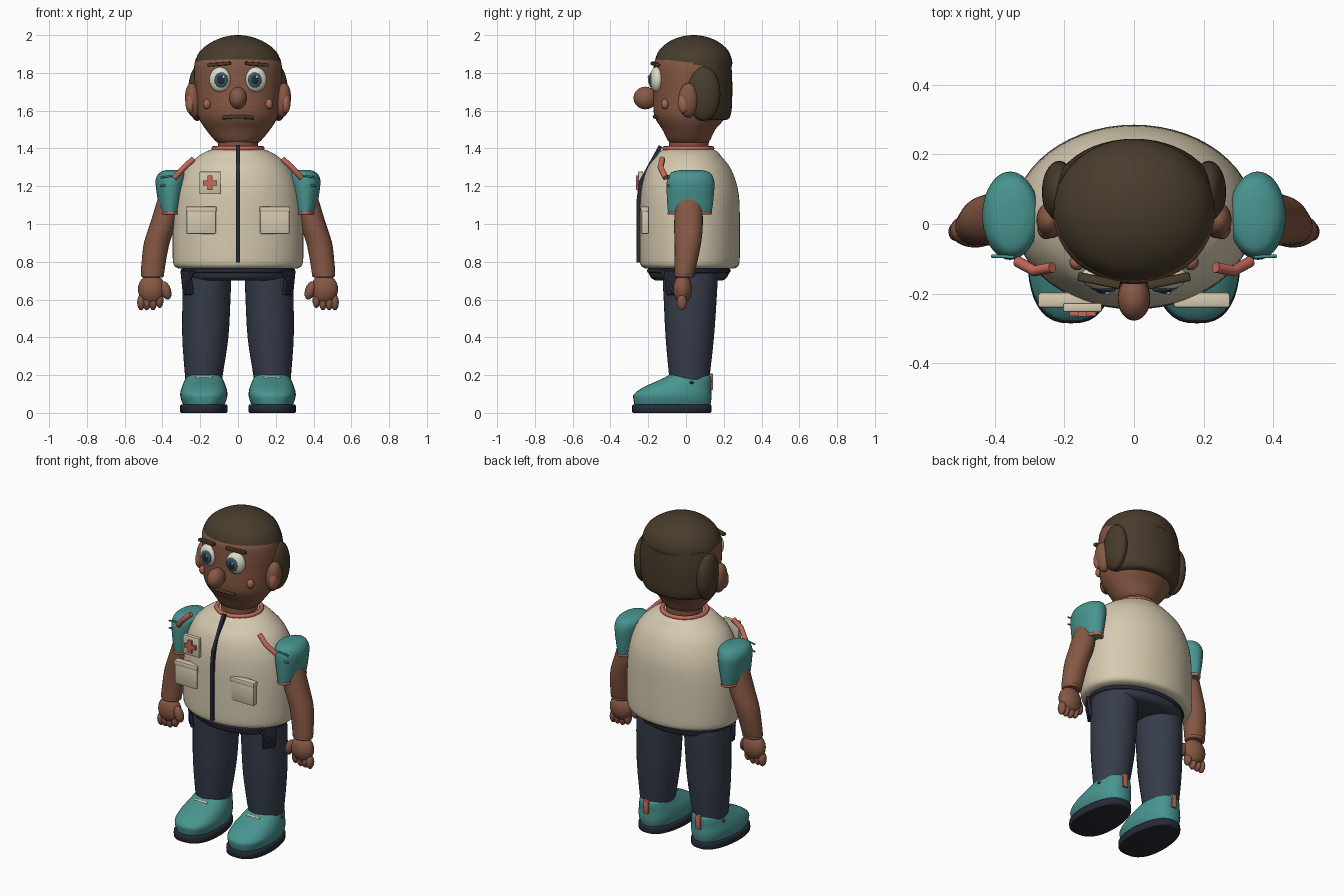
import bpy, bmesh, math
from mathutils import Vector, Matrix


def material(name, r, g, b):
    lin = [((c / 255 + 0.055) / 1.055) ** 2.4 for c in (r, g, b)]
    m = bpy.data.materials.new(name)
    m.diffuse_color = (*lin, 1)
    return m


SKIN = material("skin", 134, 88, 68)
BLUSH = material("blush", 160, 102, 80)
HAIR = material("hair_brown", 72, 60, 44)
CREAM = material("cream", 214, 202, 176)
TEAL = material("teal", 72, 148, 144)
CORAL = material("coral", 200, 104, 90)
NAVY = material("trouser_navy", 54, 60, 74)
DARK = material("dark_navy", 38, 42, 54)
WHITE = material("eye_white", 222, 220, 200)
IRIS = material("iris_blue", 58, 88, 104)


def finish(name, bm, mat, angle=40):
    bmesh.ops.recalc_face_normals(bm, faces=bm.faces)
    me = bpy.data.meshes.new(name)
    bm.to_mesh(me)
    bm.free()
    me.materials.append(mat)
    me.shade_smooth()
    me.set_sharp_from_angle(angle=math.radians(angle))
    ob = bpy.data.objects.new(name, me)
    bpy.context.collection.objects.link(ob)
    return ob


def loft(name, rings, mat, n=40, e=2.0, steps=4, heel=0.0):
    """Smooth skin through rings of (z, centre x, centre y, radius x, radius y)."""
    pts = []
    for i in range(len(rings) - 1):
        p = [rings[max(0, min(len(rings) - 1, i + k))] for k in (-1, 0, 1, 2)]
        for s in range(steps):
            t = s / steps
            pts.append([0.5 * (2 * b + (c - a) * t + (2 * a - 5 * b + 4 * c - d) * t * t
                               + (3 * b - a - 3 * c + d) * t ** 3) for a, b, c, d in zip(*p)])
    pts.append(rings[-1])
    bm = bmesh.new()
    loops = []
    for z, cx, cy, rx, ry in pts:
        loop = []
        for k in range(n):
            a = 2 * math.pi * k / n
            c, s = math.cos(a), math.sin(a)
            u = math.copysign(abs(c) ** (2 / e), c)
            v = math.copysign(abs(s) ** (2 / e), s)
            loop.append(bm.verts.new((cx + rx * u * (1 - heel * max(v, 0)), cy + ry * v, z)))
        loops.append(loop)
    for a, b in zip(loops, loops[1:]):
        for k in range(n):
            bm.faces.new((a[k], a[(k + 1) % n], b[(k + 1) % n], b[k]))
    bm.faces.new(loops[0])
    bm.faces.new(loops[-1])
    return finish(name, bm, mat)


def ball(name, loc, r, mat, n=24, rot=(0, 0, 0)):
    bm = bmesh.new()
    bmesh.ops.create_uvsphere(bm, u_segments=n, v_segments=n // 2, radius=1)
    bm.transform(Matrix.Diagonal((*r, 1)))
    ob = finish(name, bm, mat, 60)
    ob.location, ob.rotation_euler = loc, rot
    return ob


def box(name, loc, size, mat, bevel=0.006, rot=(0, 0, 0)):
    bm = bmesh.new()
    bmesh.ops.create_cube(bm, size=1)
    bm.transform(Matrix.Diagonal((*size, 1)))
    if bevel:
        bmesh.ops.bevel(bm, geom=bm.edges[:], offset=bevel, segments=2, affect='EDGES', profile=0.5)
    ob = finish(name, bm, mat, 35)
    ob.location, ob.rotation_euler = loc, rot
    return ob


def tube(name, points, radius, mat, cyclic=False):
    cu = bpy.data.curves.new(name, 'CURVE')
    cu.dimensions = '3D'
    cu.bevel_depth, cu.bevel_resolution, cu.use_fill_caps = radius, 2, True
    sp = cu.splines.new('POLY')
    sp.points.add(len(points) - 1)
    for p, co in zip(sp.points, points):
        p.co = (*co, 1)
    sp.use_cyclic_u = cyclic
    cu.materials.append(mat)
    ob = bpy.data.objects.new(name, cu)
    bpy.context.collection.objects.link(ob)
    return ob


def ring(name, c, rx, ry, radius, mat, n=40):
    pts = [(c[0] + rx * math.cos(2 * math.pi * k / n), c[1] + ry * math.sin(2 * math.pi * k / n), c[2])
           for k in range(n)]
    return tube(name, pts, radius, mat, True)


# Vest
loft("vest", [(.765, 0, .02, .315, .235), (.78, 0, .02, .338, .258), (.83, 0, .02, .346, .265),
              (1.0, 0, .02, .345, .265), (1.13, 0, .02, .333, .262), (1.22, 0, .018, .31, .248),
              (1.30, 0, .015, .27, .218), (1.355, 0, .015, .215, .175), (1.385, 0, .014, .165, .15),
              (1.40, 0, .013, .115, .115)], CREAM, n=56)
ring("collar", (0, .013, 1.40), .128, .125, .013, CORAL)

# Zip strip following the chest
zip_path = [(.80, -.25), (1.0, -.252), (1.13, -.25), (1.22, -.24), (1.41, -.135)]
for i, ((z0, y0), (z1, y1)) in enumerate(zip(zip_path, zip_path[1:])):
    length = math.hypot(z1 - z0, y1 - y0)
    box("zip_%d" % i, (0, (y0 + y1) / 2, (z0 + z1) / 2), (.02, .022, length + .006), DARK, 0,
        (-math.atan2(y1 - y0, z1 - z0), 0, 0))

# Chest badge with cross
box("badge", (-.148, -.24, 1.218), (.112, .026, .12), CREAM, .005)
box("cross_bar", (-.148, -.259, 1.218), (.076, .012, .026), CORAL, 0)
box("cross_post", (-.148, -.2595, 1.218), (.026, .012, .076), CORAL, 0)

# Neck and head
loft("neck", [(1.36, 0, .015, .105, .105), (1.42, 0, .015, .105, .105), (1.5, 0, .015, .11, .11)], SKIN)
loft("head", [(1.425, 0, .015, .09, .085), (1.44, 0, .015, .12, .11), (1.50, 0, .015, .17, .14),
              (1.55, 0, .02, .202, .178), (1.60, 0, .025, .217, .197), (1.70, 0, .03, .225, .203),
              (1.80, 0, .033, .232, .205), (1.87, 0, .035, .222, .198), (1.93, 0, .035, .15, .14)], SKIN, n=48)
ball("nose", (0, -.215, 1.667), (.047, .063, .06), SKIN)
tube("mouth", [(x, -.167 + 2.6 * x * x, 1.568 - .8 * x * x) for x in
               (-.082, -.06, -.03, 0, .03, .06, .082)], .010, HAIR)

# Hair: cap and back
loft("hair_cap", [(1.828, 0, .04, .215, .19), (1.835, 0, .04, .23, .203), (1.87, 0, .04, .225, .203),
                  (1.92, 0, .04, .197, .182), (1.96, 0, .04, .145, .138), (1.985, 0, .04, .09, .088),
                  (1.997, 0, .04, .04, .04), (2.0, 0, .04, .003, .003)], HAIR, n=48)
loft("hair_back", [(1.55, 0, .075, .19, .135), (1.565, 0, .08, .21, .152), (1.62, 0, .08, .228, .163),
                   (1.75, 0, .08, .235, .165), (1.85, 0, .08, .22, .16)], HAIR, n=48)

# Trouser waist
loft("trouser_waist", [(.70, 0, .015, .255, .175), (.715, 0, .015, .28, .2), (.75, 0, .015, .295, .215),
                       (.80, 0, .015, .295, .215)], NAVY)
ring("waistband", (0, .015, .752), .292, .21, .012, DARK)

for s, side in ((-1, "left"), (1, "right")):
    def nm(part):
        return side + "_" + part

    # Face details
    ball(nm("eye"), (s * .096, -.157, 1.765), (.057, .034, .066), WHITE, 32, (0, 0, s * .2))
    ball(nm("iris"), (s * .090, -.184, 1.763), (.037, .012, .041), IRIS, 24, (0, 0, s * .12))
    ball(nm("pupil"), (s * .088, -.192, 1.763), (.021, .008, .024), DARK, 20)
    ball(nm("eye_glint"), (s * .088 + .012, -.199, 1.778), (.007, .004, .008), WHITE, 12)
    box(nm("brow"), (s * .1, -.163, 1.846), (.125, .026, .018), HAIR, .005, (0, s * .08, s * .2))
    ball(nm("cheek"), (s * .165, -.112, 1.635), (.022, .02, .027), BLUSH, 16, (0, 0, s * .8))
    ball(nm("ear"), (s * .238, .012, 1.655), (.042, .053, .092), SKIN, 24, (0, s * .1, 0))
    ball(nm("ear_lobe"), (s * .252, -.012, 1.64), (.026, .032, .055), BLUSH, 20)
    ball(nm("side_hair"), (s * .215, .092, 1.69), (.05, .09, .145), HAIR, 28)

    # Vest pocket with flap, and shoulder strap
    box(nm("vest_pocket"), (s * .195, -.216, 1.02), (.155, .04, .145), CREAM, .006)
    box(nm("pocket_flap"), (s * .195, -.22, 1.078), (.162, .04, .03), CREAM, .006)
    tube(nm("shoulder_strap"), [(s * .335, -.108, 1.245), (s * .285, -.135, 1.30), (s * .235, -.125, 1.345)],
         .016, CORAL)

    # Sleeve, cuff and stitches
    loft(nm("sleeve"), [(1.055, s * .358, .02, .054, .115), (1.12, s * .358, .022, .066, .122),
                        (1.21, s * .356, .024, .08, .127), (1.25, s * .352, .024, .079, .118),
                        (1.275, s * .348, .024, .062, .098), (1.287, s * .345, .024, .03, .05)], TEAL)
    ring(nm("cuff"), (s * .358, .02, 1.058), .05, .11, .009, CORAL)
    for z in (1.205, 1.25):
        tube(nm("stitch"), [(s * .345, -.095, z + .006), (s * .41, -.092, z - .004)], .005, TEAL)

    # Arm and hand
    loft(nm("arm"), [(1.15, s * .365, .015, .055, .07), (1.0, s * .398, .013, .068, .076),
                     (.9, s * .43, .01, .068, .07), (.8, s * .446, 0, .064, .06),
                     (.735, s * .453, -.008, .061, .052), (.72, s * .453, -.01, .05, .045)], SKIN, n=28)
    ring(nm("wrist"), (s * .453, -.008, .728), .05, .043, .011, SKIN, 24)
    ball(nm("palm"), (s * .457, -.018, .655), (.073, .05, .078), SKIN)
    for i, x in enumerate((.415, .45, .483, .513)):
        ball(nm("finger_%d" % i), (s * x, -.022, .585 + .012 * (i == 0)), (.021, .027, .042), SKIN, 16)
    ball(nm("thumb"), (s * .382, -.035, .648), (.027, .027, .05), SKIN, 16, (0, s * .3, 0))

    # Leg and trouser pocket
    loft(nm("leg"), [(.17, s * .182, .018, .095, .103), (.2, s * .181, .018, .1, .108),
                     (.4, s * .173, .02, .122, .128), (.6, s * .167, .022, .127, .14),
                     (.7, s * .163, .022, .126, .145), (.78, s * .16, .022, .12, .145)], NAVY)
    box(nm("trouser_pocket"), (s * .27, -.075, .69), (.022, .08, .13), DARK, .008, (0, s * .12, s * -.6))
    tube(nm("pocket_edge"), [(s * .235, -.13, .755), (s * .262, -.1, .70), (s * .285, -.06, .63)], .009, DARK)

    # Shoe and sole
    loft(nm("sole"), [(0, s * .181, -.075, .118, .203), (.006, s * .181, -.075, .125, .21),
                      (.038, s * .181, -.075, .125, .21), (.045, s * .181, -.075, .118, .203)],
         DARK, e=2.6, steps=2, heel=.15)
    loft(nm("shoe"), [(.04, s * .181, -.072, .108, .2), (.07, s * .181, -.072, .12, .206),
                      (.10, s * .181, -.07, .125, .205), (.135, s * .18, -.047, .118, .18),
                      (.165, s * .18, -.013, .106, .148), (.19, s * .18, .013, .094, .12),
                      (.203, s * .18, .018, .082, .105)], TEAL, e=2.5, heel=.12)
    box(nm("heel_tab"), (s * .18, .133, .165), (.034, .02, .085), CORAL, .004)
    tube(nm("lace"), [(s * .18 - .045, -.105, .186), (s * .18 + .045, -.105, .186)], .007, CREAM)
    ball(nm("eyelet"), (s * .281, .03, .16), (.008, .012, .008), DARK, 12)
